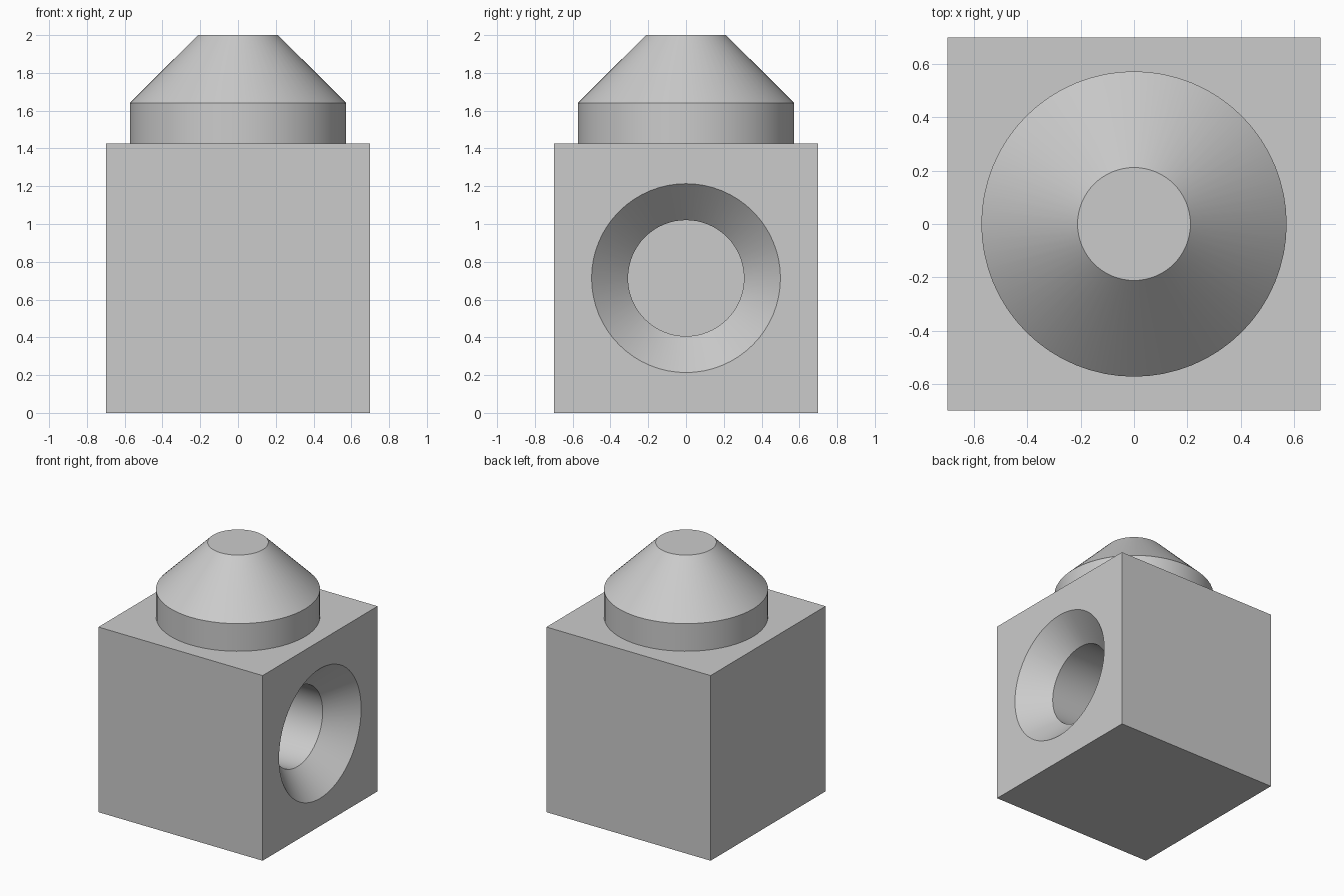
import bpy, bmesh, math
from mathutils import Matrix

if "Cube" in bpy.data.objects:
    bpy.data.objects.remove(bpy.data.objects["Cube"])

SEGMENTS = 64
grey = bpy.data.materials.new("light grey")
grey.diffuse_color = (0.6, 0.6, 0.6, 1)
grey.use_nodes = True
grey.node_tree.nodes["Principled BSDF"].inputs["Base Color"].default_value = grey.diffuse_color


def make_object(name, bm):
    bmesh.ops.recalc_face_normals(bm, faces=bm.faces[:])
    mesh = bpy.data.meshes.new(name)
    bm.to_mesh(mesh)
    bm.free()
    mesh.materials.append(grey)
    obj = bpy.data.objects.new(name, mesh)
    bpy.context.collection.objects.link(obj)
    return obj


def turned(name, profile, matrix=Matrix()):
    """Solid of revolution about z from (radius, height) points, capped at both ends."""
    bm = bmesh.new()
    rings = []
    for r, z in profile:
        rings.append([bm.verts.new((r * math.cos(a), r * math.sin(a), z))
                      for a in (2 * math.pi * i / SEGMENTS for i in range(SEGMENTS))])
    for low, high in zip(rings, rings[1:]):
        for i in range(SEGMENTS):
            j = (i + 1) % SEGMENTS
            bm.faces.new((low[i], low[j], high[j], high[i]))
    bm.faces.new(rings[0][::-1])
    bm.faces.new(rings[-1])
    bm.transform(matrix)
    return make_object(name, bm)


def smooth(obj):
    bpy.ops.object.select_all(action='DESELECT')
    obj.select_set(True)
    bpy.context.view_layer.objects.active = obj
    bpy.ops.object.shade_smooth_by_angle(angle=math.radians(30))


# Cube body
WIDTH, HEIGHT = 1.4, 1.427
bm = bmesh.new()
bmesh.ops.create_cube(bm, size=1)
bm.transform(Matrix.Translation((0, 0, HEIGHT / 2)) @ Matrix.Diagonal((WIDTH, WIDTH, HEIGHT, 1)))
body = make_object("body", bm)

# Countersunk blind socket in the right side
to_side = Matrix.Translation((0, 0, HEIGHT / 2)) @ Matrix.Rotation(math.pi / 2, 4, 'Y')
cutter = turned("socket_cutter", [(0.307, 0.0), (0.307, 0.507), (0.6, 0.8)], to_side)
cutter.hide_render = True
cut = body.modifiers.new("socket", 'BOOLEAN')
cut.operation = 'DIFFERENCE'
cut.solver = 'EXACT'
cut.object = cutter
bpy.context.view_layer.objects.active = body
bpy.ops.object.modifier_apply(modifier=cut.name)
bpy.data.objects.remove(cutter)
smooth(body)

# Tapered stud on top
stud = turned("stud", [(0.573, HEIGHT), (0.573, 1.64), (0.212, 2.0)])
smooth(stud)
